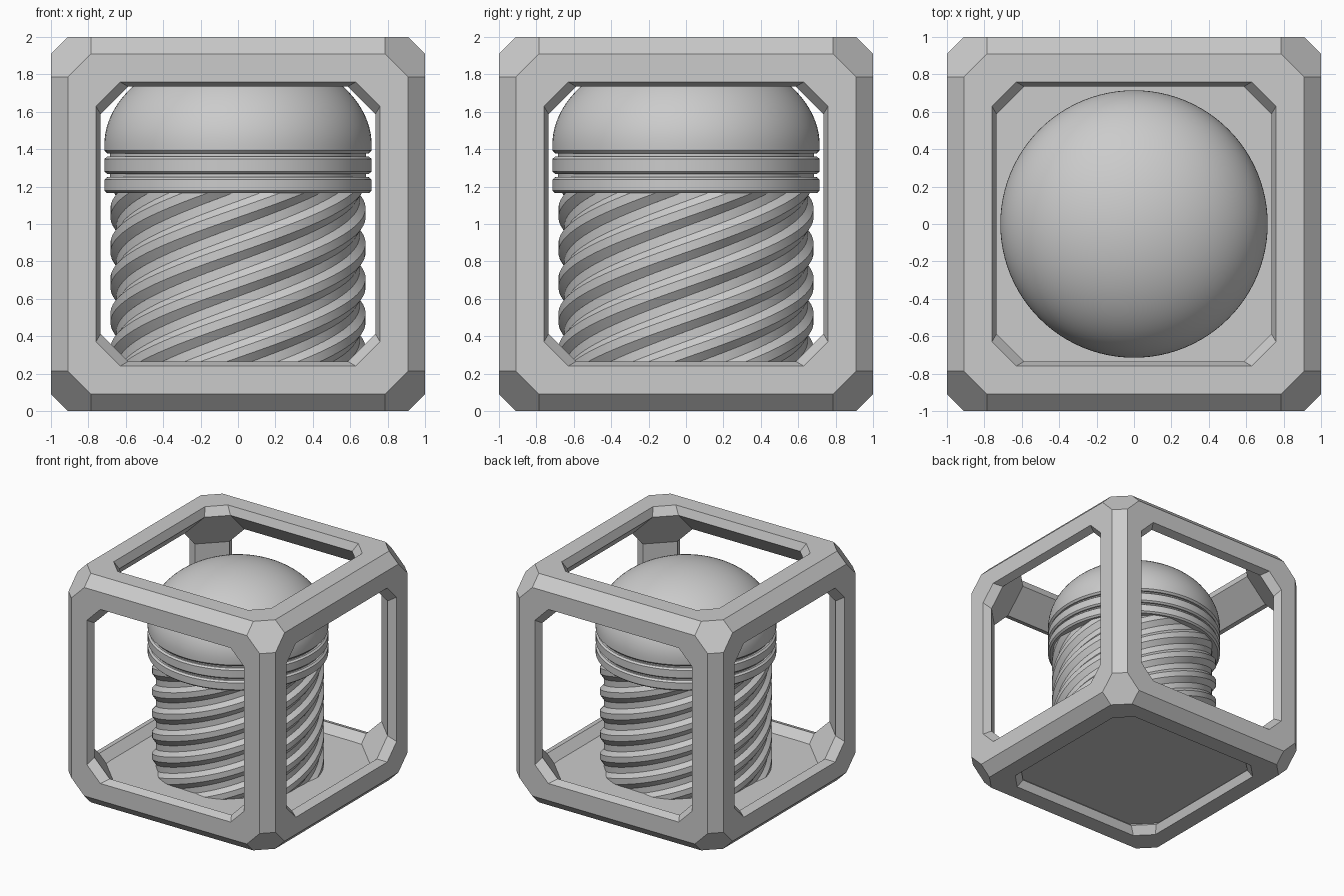
import bpy, bmesh, math
from itertools import permutations, product
from mathutils import Vector

if "Cube" in bpy.data.objects:
    bpy.data.objects.remove(bpy.data.objects["Cube"])


def finish(name, bm, smooth=None):
    bmesh.ops.recalc_face_normals(bm, faces=bm.faces[:])
    me = bpy.data.meshes.new(name)
    bm.to_mesh(me)
    bm.free()
    ob = bpy.data.objects.new(name, me)
    bpy.context.collection.objects.link(ob)
    if smooth:
        bpy.ops.object.select_all(action='DESELECT')
        ob.select_set(True)
        bpy.context.view_layer.objects.active = ob
        bpy.ops.object.shade_smooth_by_angle(angle=math.radians(smooth))
    return ob


def lathe(name, profile, seg=96, smooth=30):
    bm = bmesh.new()
    rings = []
    for r, z in profile:
        if r < 1e-6:
            rings.append([bm.verts.new((0, 0, z))] * seg)
        else:
            rings.append([bm.verts.new((r * math.cos(2 * math.pi * i / seg),
                                        r * math.sin(2 * math.pi * i / seg), z)) for i in range(seg)])
    for a, b in zip(rings, rings[1:]):
        for i in range(seg):
            j = (i + 1) % seg
            bm.faces.new(list(dict.fromkeys((a[i], a[j], b[j], b[i]))))
    return finish(name, bm, smooth)


# Cage: chamfered cube shell, inside and outside, open at all six windows
def cage():
    bm = bmesh.new()

    def shell(dims):
        verts = [bm.verts.new([s * d for s, d in zip(sg, p)])
                 for p in permutations(dims) for sg in product((1, -1), repeat=3)]
        hull = bmesh.ops.convex_hull(bm, input=verts)
        faces = [f for f in hull['geom'] if isinstance(f, bmesh.types.BMFace)]
        for f in faces:
            f.normal_update()
        flat = [f for f in faces if max(abs(c) for c in f.normal) > 0.99]
        bmesh.ops.delete(bm, geom=flat, context='FACES')

    def loop(axis, sign, a, b, h):
        pts = [(a, b), (b, a), (-b, a), (-a, b), (-a, -b), (-b, -a), (b, -a), (a, -b)]
        out = []
        for u, v in pts:
            co = [u, v]
            co.insert(axis, sign * h)
            out.append(bm.verts.new(co))
        return out

    shell((0.785, 0.91, 1.0))
    shell((0.588, 0.735, 0.93))
    for axis in range(3):
        for sign in (1, -1):
            loops = [loop(axis, sign, *d) for d in
                     ((0.91, 0.785, 1.0), (0.76, 0.63, 1.0), (0.735, 0.588, 0.93))]
            for a, b in zip(loops, loops[1:]):
                for i in range(8):
                    j = (i + 1) % 8
                    bm.faces.new((a[i], a[j], b[j], b[i]))
    bmesh.ops.remove_doubles(bm, verts=bm.verts[:], dist=1e-4)
    bmesh.ops.dissolve_limit(bm, angle_limit=0.01, verts=bm.verts[:], edges=bm.edges[:])
    bmesh.ops.translate(bm, verts=bm.verts[:], vec=(0, 0, 1))
    finish("cage_frame", bm)


cage()

# Floor plate: rounded square slab
bm = bmesh.new()
half, rad = 0.86, 0.33
outline = []
for q in range(4):
    c = Vector(((half - rad) * (1, -1, -1, 1)[q], (half - rad) * (1, 1, -1, -1)[q]))
    for k in range(9):
        t = math.pi / 2 * (q + k / 8)
        outline.append((c.x + rad * math.cos(t), c.y + rad * math.sin(t), 0.09))
face = bm.faces.new([bm.verts.new(p) for p in outline])
ext = bmesh.ops.extrude_face_region(bm, geom=[face], use_keep_orig=True)
bmesh.ops.translate(bm, vec=(0, 0, 0.11),
                    verts=[v for v in ext['geom'] if isinstance(v, bmesh.types.BMVert)])
finish("floor_plate", bm, 30)

# Core column
lathe("core_column", [(0, 0.15), (0.65, 0.15), (0.65, 1.17), (0.685, 1.18), (0.685, 1.41), (0, 1.41)])

# Collar rings with bevelled edges
for name, z0, z1 in (("lower_collar", 1.165, 1.25), ("upper_collar", 1.268, 1.36)):
    lathe(name, [(0.62, z0), (0.70, z0), (0.715, z0 + 0.013),
                 (0.715, z1 - 0.013), (0.70, z1), (0.62, z1), (0.62, z0)])

# Dome cap
dome = [(0, 1.378), (0.70, 1.378), (0.715, 1.393)]
dome += [(0.715 * math.cos(t), 1.42 + 0.51 * math.sin(t))
         for t in (math.pi / 2 * k / 24 for k in range(24))] + [(0, 1.93)]
lathe("dome_cap", dome)

# Eight helical ribs round the column
PITCH, STARTS, STEPS = 1.5, 8, 64
section = [(0.63, -0.075), (0.65, -0.07), (0.682, -0.022), (0.682, 0.028), (0.65, 0.065), (0.63, 0.07)]
Z0, Z1 = 0.12, 1.24
bm = bmesh.new()
for s in range(STARTS):
    prev = None
    for k in range(STEPS + 1):
        z = Z0 + (Z1 - Z0) * k / STEPS
        t = 2 * math.pi * ((z - Z0) / PITCH + s / STARTS)
        ring = [bm.verts.new((r * math.cos(t), r * math.sin(t), z + dz)) for r, dz in section]
        if prev:
            for i in range(len(ring)):
                j = (i + 1) % len(ring)
                bm.faces.new((prev[i], prev[j], ring[j], ring[i]))
        else:
            bm.faces.new(ring)
        prev = ring
    bm.faces.new(prev)
# trim rib ends flat at the floor and under the collar
for z, n in ((0.19, -1), (1.2, 1)):
    bmesh.ops.bisect_plane(bm, geom=bm.verts[:] + bm.edges[:] + bm.faces[:],
                           plane_co=(0, 0, z), plane_no=(0, 0, n), clear_outer=True)
finish("helical_ribs", bm, 30)
